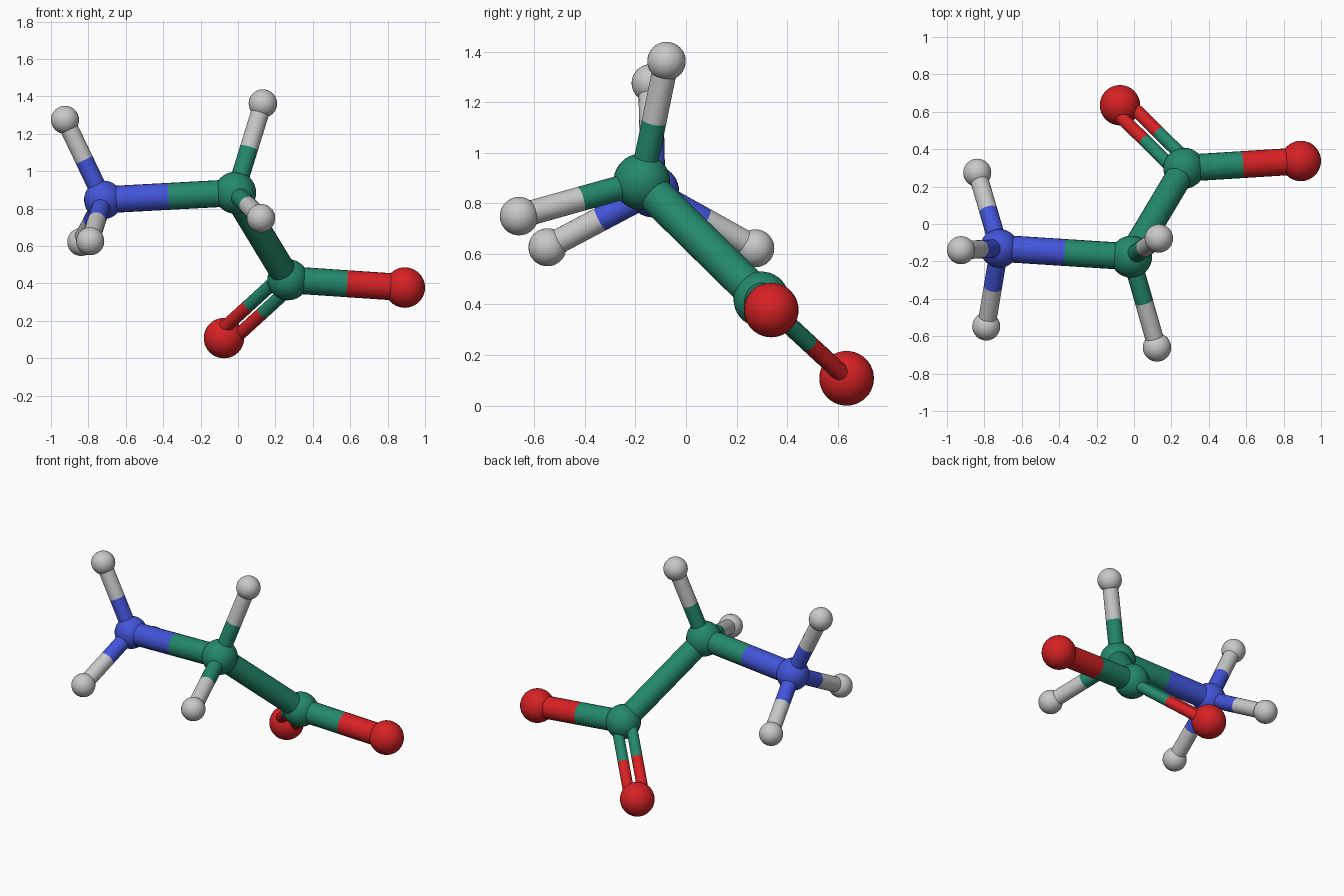
import bpy
import bmesh
from mathutils import Vector, Matrix

cube = bpy.data.objects.get("Cube")
if cube:
    bpy.data.objects.remove(cube, do_unlink=True)


def make_material(name, rgb):
    mat = bpy.data.materials.new(name)
    mat.use_nodes = True
    color = (*rgb, 1.0)
    mat.diffuse_color = color
    shader = mat.node_tree.nodes["Principled BSDF"]
    shader.inputs["Base Color"].default_value = color
    shader.inputs["Roughness"].default_value = 0.5
    return mat


GREEN = make_material("carbon green", (0.017, 0.25, 0.15))
BLUE = make_material("nitrogen blue", (0.055, 0.09, 0.70))
RED = make_material("oxygen red", (0.68, 0.015, 0.017))
GREY = make_material("hydrogen grey", (0.58, 0.58, 0.58))

# Atoms: centre, radius, material
ATOMS = {
    "nitrogen": ((-0.72, -0.13, 0.847), 0.103, BLUE),
    "middle_carbon": ((-0.015, -0.175, 0.885), 0.112, GREEN),
    "end_carbon": ((0.267, 0.298, 0.42), 0.110, GREEN),
    "single_oxygen": ((0.892, 0.337, 0.378), 0.108, RED),
    "double_oxygen": ((-0.075, 0.635, 0.108), 0.108, RED),
    "nitrogen_hydrogen_top": ((-0.925, -0.14, 1.275), 0.075, GREY),
    "nitrogen_hydrogen_back": ((-0.838, 0.274, 0.622), 0.075, GREY),
    "nitrogen_hydrogen_front": ((-0.79, -0.548, 0.626), 0.075, GREY),
    "carbon_hydrogen_top": ((0.133, -0.077, 1.362), 0.076, GREY),
    "carbon_hydrogen_front": ((0.123, -0.660, 0.749), 0.076, GREY),
}


def finish(name, bm, mats):
    for face in bm.faces:
        face.smooth = True
    mesh = bpy.data.meshes.new(name)
    bm.to_mesh(mesh)
    bm.free()
    for mat in mats:
        mesh.materials.append(mat)
    obj = bpy.data.objects.new(name, mesh)
    bpy.context.collection.objects.link(obj)
    return obj


def make_atom(name, centre, radius, mat):
    bm = bmesh.new()
    bmesh.ops.create_uvsphere(bm, u_segments=32, v_segments=20, radius=radius)
    finish(name, bm, [mat]).location = centre


def make_bond(name, first, second, radius, offset=Vector()):
    """Open tube between two atoms, each half in its own atom's colour."""
    a = Vector(ATOMS[first][0]) + offset
    b = Vector(ATOMS[second][0]) + offset
    axis = b - a
    turn = axis.to_track_quat("Z", "Y").to_matrix().to_4x4()
    bm = bmesh.new()
    for index, share in enumerate((0.25, 0.75)):
        place = Matrix.Translation(a + axis * share) @ turn
        made = bmesh.ops.create_cone(
            bm, cap_ends=False, segments=24, radius1=radius, radius2=radius,
            depth=axis.length / 2, matrix=place)
        for face in {f for v in made["verts"] for f in v.link_faces}:
            face.material_index = index
    bmesh.ops.remove_doubles(bm, verts=bm.verts, dist=0.0005)
    finish(name, bm, [ATOMS[first][2], ATOMS[second][2]])


for atom_name, (centre, radius, mat) in ATOMS.items():
    make_atom(atom_name, centre, radius, mat)

# Thick bonds along the backbone
for first, second in (("nitrogen", "middle_carbon"),
                      ("middle_carbon", "end_carbon"),
                      ("end_carbon", "single_oxygen")):
    make_bond(f"bond_{first}_to_{second}", first, second, 0.072)

# Thinner bonds to the hydrogens
for name in ATOMS:
    if "hydrogen" in name:
        owner = "nitrogen" if name.startswith("nitrogen") else "middle_carbon"
        make_bond(f"bond_to_{name}", owner, name, 0.049)

# Double bond: two slim tubes side by side in the plane of the end group
carbon, single, double = (Vector(ATOMS[n][0]) for n in
                          ("end_carbon", "single_oxygen", "double_oxygen"))
along = (double - carbon).normalized()
side = single - carbon
side = (side - along * side.dot(along)).normalized()
for label, sign in (("inner", 1), ("outer", -1)):
    make_bond(f"double_bond_{label}", "end_carbon", "double_oxygen",
              0.035, side * sign * 0.047)
